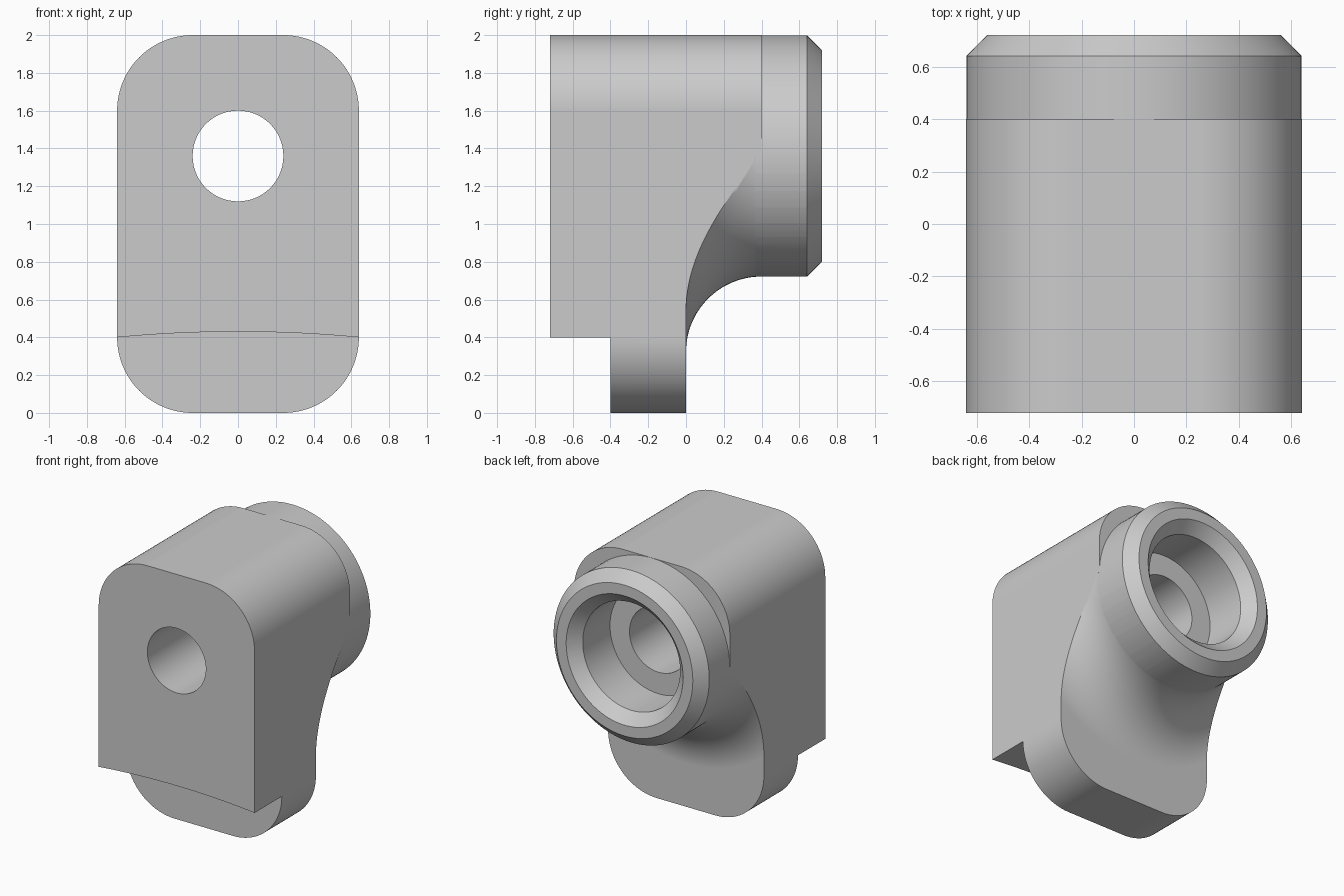
import bpy, bmesh, math

if "Cube" in bpy.data.objects:
    bpy.data.objects.remove(bpy.data.objects["Cube"], do_unlink=True)

AXIS_Z = 1.36   # height of the bore axis
SEGS = 128

grey = bpy.data.materials.new("plain grey")
grey.use_nodes = True
colour = (0.6, 0.6, 0.6, 1)
grey.diffuse_color = colour
grey.node_tree.nodes["Principled BSDF"].inputs["Base Color"].default_value = colour


def finish(name, bm):
    bmesh.ops.remove_doubles(bm, verts=bm.verts, dist=1e-5)
    bmesh.ops.recalc_face_normals(bm, faces=bm.faces)
    mesh = bpy.data.meshes.new(name)
    bm.to_mesh(mesh)
    bm.free()
    mesh.materials.append(grey)
    ob = bpy.data.objects.new(name, mesh)
    bpy.context.collection.objects.link(ob)
    return ob


def extrude(name, outline, y0, y1):
    """Prism from an (x, z) outline, running along y."""
    bm = bmesh.new()
    face = bm.faces.new([bm.verts.new((x, y0, z)) for x, z in outline])
    new = bmesh.ops.extrude_face_region(bm, geom=[face])["geom"]
    verts = [v for v in new if isinstance(v, bmesh.types.BMVert)]
    bmesh.ops.translate(bm, verts=verts, vec=(0, y1 - y0, 0))
    return finish(name, bm)


def lathe(name, profile, start=0.0, sweep=2 * math.pi):
    """Closed (radius, y) profile swept round the bore axis."""
    bm = bmesh.new()
    full = sweep > 6
    steps = round(SEGS * sweep / (2 * math.pi))
    rings = []
    for i in range(steps if full else steps + 1):
        a = start + sweep * i / steps
        rings.append([bm.verts.new((r * math.cos(a), y, AXIS_Z + r * math.sin(a)))
                      for r, y in profile])
    n = len(profile)
    for i in range(steps):
        p, q = rings[i], rings[(i + 1) % len(rings)]
        for j in range(n):
            k = (j + 1) % n
            if profile[j][0] or profile[k][0]:
                bm.faces.new((p[j], p[k], q[k], q[j]))
    if not full:
        bm.faces.new(rings[0])
        bm.faces.new(rings[-1])
    return finish(name, bm)


def arc(cx, cy, r, a0, a1, steps):
    return [(cx + r * math.cos(math.radians(a0 + (a1 - a0) * i / steps)),
             cy + r * math.sin(math.radians(a0 + (a1 - a0) * i / steps)))
            for i in range(steps + 1)]


# Main block with rounded corners
outline = []
for cx, cz, a in ((0.24, 1.6, 0), (-0.24, 1.6, 90), (-0.24, 0.4, 180), (0.24, 0.4, 270)):
    outline += arc(cx, cz, 0.4, a, a + 90, 24)
body = extrude("bracket_body", outline, -0.72, 0.4)

# Cutter below the front overhang, with a slightly arched top
arch = [(x / 20, 0.43 - 0.03 * (x / 20 / 0.64) ** 2) for x in range(-16, 17)]
front_cutter = extrude("front_step_cutter", arch + [(0.8, -0.5), (-0.8, -0.5)], -1, -0.4)

# Cutter for the concave sweep under the collar
fillet = arc(1.038, 0.4, 0.4, 270, 180, 32)
fillet_cutter = lathe("fillet_cutter", fillet + [(0.638, 0.6), (2, 0.6), (2, 0)],
                      math.pi, math.pi)

# Chamfered collar at the back
collar = lathe("collar", [(0.2, 0.3), (0.639, 0.3), (0.639, 0.64), (0.56, 0.72), (0.2, 0.72)])

# Stepped bore with a chamfered mouth
bore_cutter = lathe("bore_cutter", [(0, -1), (0.24, -1), (0.24, 0.32), (0.4, 0.32),
                                    (0.4, 0.64), (0.5, 0.74), (0, 0.74)])

bpy.ops.object.select_all(action="DESELECT")
body.select_set(True)
bpy.context.view_layer.objects.active = body
for tool, op in ((front_cutter, "DIFFERENCE"), (fillet_cutter, "DIFFERENCE"),
                 (collar, "UNION"), (bore_cutter, "DIFFERENCE")):
    mod = body.modifiers.new(tool.name, "BOOLEAN")
    mod.object, mod.operation, mod.solver = tool, op, "EXACT"
    bpy.ops.object.modifier_apply(modifier=mod.name)
    bpy.data.objects.remove(tool, do_unlink=True)

# Smooth curves, crisp edges, flat faces kept flat
bpy.ops.object.shade_smooth_by_angle(angle=math.radians(25))
weighted = body.modifiers.new("flat_face_normals", "WEIGHTED_NORMAL")
weighted.keep_sharp = True
